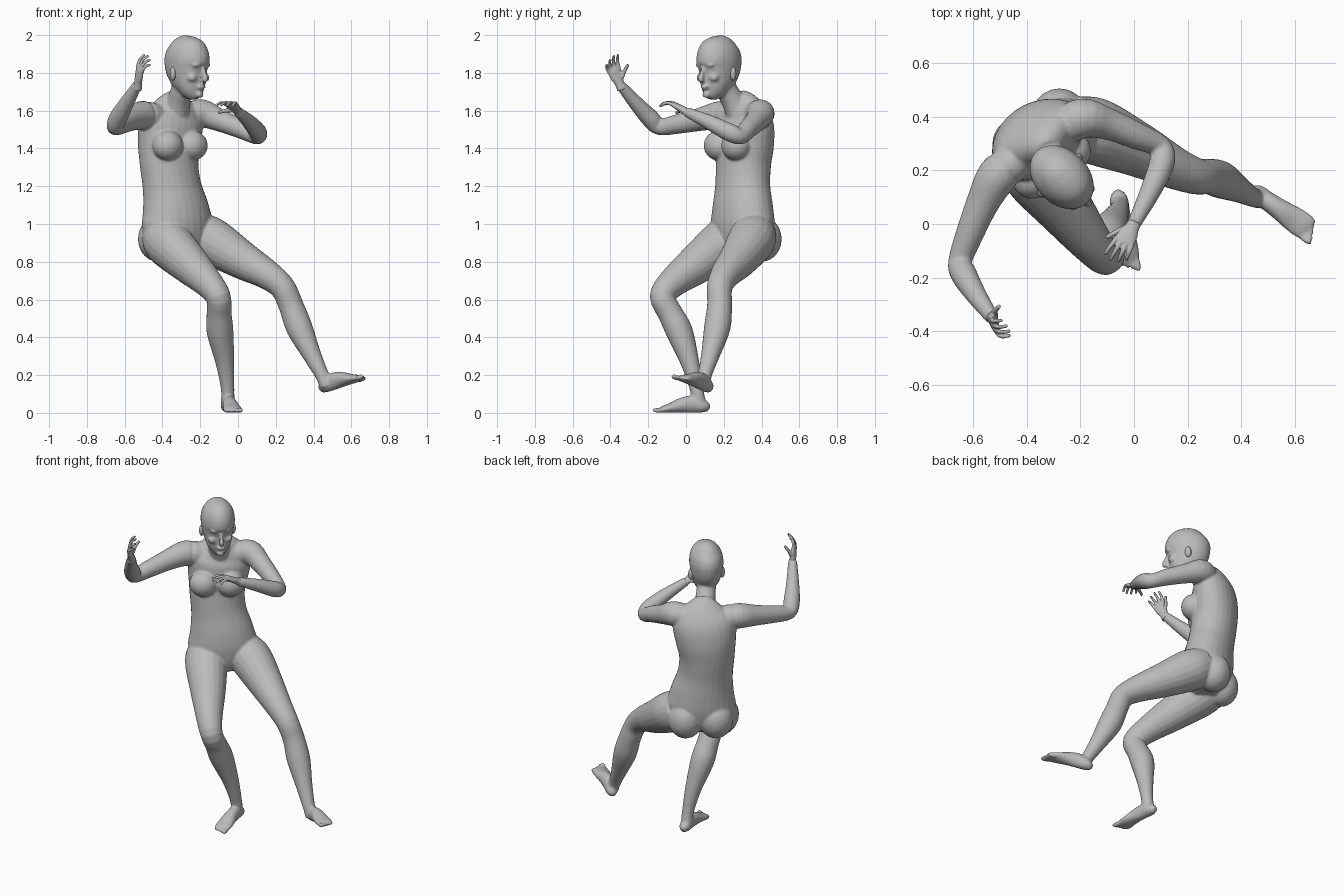
import bpy, bmesh, math
from mathutils import Vector, Matrix

cube = bpy.data.objects.get("Cube")
if cube:
    bpy.data.objects.remove(cube)

skin = bpy.data.materials.new("plain_grey")
skin.use_nodes = True
GREY = (0.5, 0.5, 0.5, 1)
skin.diffuse_color = GREY
skin.node_tree.nodes["Principled BSDF"].inputs["Base Color"].default_value = GREY

UP = Vector((0, 0, 1))
FRONT = Vector((0.58, -0.81, 0)).normalized()   # where the chest points
LEFT = UP.cross(FRONT)
FACE = Vector((0.7, -0.7, 0)).normalized()      # where the face points
FACE_LEFT = UP.cross(FACE)


def smooth_path(stations, steps):
    """Catmull-Rom through (x, y, z, width, depth) stations."""
    pts = [Vector(s) for s in stations]
    pts = [pts[0] * 2 - pts[1]] + pts + [pts[-1] * 2 - pts[-2]]
    out = []
    for a, b, c, d in zip(pts, pts[1:], pts[2:], pts[3:]):
        for i in range(steps):
            t = i / steps
            out.append(0.5 * (2 * b + (c - a) * t + (2 * a - 5 * b + 4 * c - d) * t ** 2
                              + (3 * b - a - 3 * c + d) * t ** 3))
    return out + [pts[-2]]


def loft(bm, stations, side, sides=20, steps=4):
    """Closed tube of elliptical rings along a smooth path."""
    path = smooth_path(stations, steps)
    centres = [Vector(p[:3]) for p in path]
    rings = []
    for i, p in enumerate(path):
        t = (centres[min(i + 1, len(path) - 1)] - centres[max(i - 1, 0)]).normalized()
        a = (side - t * side.dot(t)).normalized()
        b = t.cross(a)
        rings.append([bm.verts.new(centres[i] + a * max(p[3], 0.002) * math.cos(k * math.tau / sides)
                                   + b * max(p[4], 0.002) * math.sin(k * math.tau / sides))
                      for k in range(sides)])
    for r, s in zip(rings, rings[1:]):
        for k in range(sides):
            n = (k + 1) % sides
            bm.faces.new((r[k], r[n], s[n], s[k]))
    bm.faces.new(rings[0][::-1])
    bm.faces.new(rings[-1])


def limb(bm, stations, side):
    """Round tube from (point, radius) pairs."""
    loft(bm, [(*p, r, r) for p, r in stations], side)


def blob(bm, centre, axes, size):
    """Ellipsoid whose half sizes lie along three axes."""
    rot = Matrix(axes).transposed().to_4x4()
    bmesh.ops.create_icosphere(bm, subdivisions=3, radius=1,
                               matrix=Matrix.Translation(centre) @ rot @ Matrix.Diagonal((*size, 1)))


def finish(name, bm, voxel=0, relax=3):
    bmesh.ops.recalc_face_normals(bm, faces=bm.faces)
    mesh = bpy.data.meshes.new(name)
    bm.to_mesh(mesh)
    bm.free()
    mesh.materials.append(skin)
    for p in mesh.polygons:
        p.use_smooth = True
    obj = bpy.data.objects.new(name, mesh)
    bpy.context.collection.objects.link(obj)
    if voxel:
        fuse = obj.modifiers.new("fuse", 'REMESH')
        fuse.mode, fuse.voxel_size, fuse.use_smooth_shade = 'VOXEL', voxel, True
        soft = obj.modifiers.new("soften", 'SMOOTH')
        soft.factor, soft.iterations = 0.5, relax
    return obj


body = bmesh.new()
TRUNK = (LEFT, FRONT, UP)

# Torso, pelvis to collar
loft(body, [(-0.31, 0.30, 0.83, 0.06, 0.06), (-0.31, 0.30, 0.88, 0.15, 0.12),
            (-0.32, 0.30, 0.98, 0.205, 0.145), (-0.33, 0.30, 1.08, 0.19, 0.145),
            (-0.35, 0.30, 1.20, 0.165, 0.135), (-0.365, 0.305, 1.32, 0.165, 0.135),
            (-0.365, 0.315, 1.43, 0.18, 0.135), (-0.355, 0.315, 1.53, 0.19, 0.125),
            (-0.345, 0.31, 1.59, 0.17, 0.10), (-0.335, 0.295, 1.64, 0.11, 0.075),
            (-0.32, 0.27, 1.675, 0.05, 0.05)], LEFT, 28)
hips, ribs = Vector((-0.32, 0.305, 0.92)), Vector((-0.365, 0.30, 1.415))
for s in (-1, 1):
    blob(body, hips + LEFT * 0.09 * s - FRONT * 0.055, TRUNK, (0.105, 0.105, 0.12))
    blob(body, ribs + LEFT * 0.08 * s + FRONT * 0.10, TRUNK, (0.085, 0.075, 0.08))

# Neck
limb(body, [((-0.33, 0.29, 1.57), 0.075), ((-0.315, 0.25, 1.65), 0.062),
            ((-0.295, 0.21, 1.72), 0.057), ((-0.28, 0.19, 1.80), 0.057)], LEFT)

# Head: height, forward shift, half width, half depth
skull = Vector((-0.27, 0.175, 0))
head = [(1.66, 0.052, 0.022, 0.025), (1.675, 0.05, 0.04, 0.045), (1.70, 0.043, 0.06, 0.063),
        (1.74, 0.03, 0.077, 0.088), (1.78, 0.013, 0.088, 0.113), (1.83, 0, 0.098, 0.131),
        (1.88, 0, 0.101, 0.136), (1.93, -0.003, 0.091, 0.12), (1.97, -0.008, 0.064, 0.083),
        (1.992, -0.01, 0.033, 0.04), (2.0, -0.01, 0.004, 0.005)]
loft(body, [(*(skull + FACE * f + UP * z), w, d) for z, f, w, d in head], FACE_LEFT, 24)


def on_face(z, forward, across=0):
    return skull + UP * z + FACE * forward + FACE_LEFT * across


# Nose, lips, brows, cheeks and chin
FACIAL = (FACE_LEFT, FACE, UP)
loft(body, [(*on_face(1.835, 0.115), 0.008, 0.012), (*on_face(1.80, 0.128), 0.010, 0.013),
            (*on_face(1.768, 0.138), 0.016, 0.016), (*on_face(1.755, 0.125), 0.012, 0.012)], FACE_LEFT, 12)
blob(body, on_face(1.725, 0.111), FACIAL, (0.026, 0.012, 0.014))
blob(body, on_face(1.685, 0.098), FACIAL, (0.024, 0.015, 0.018))
for s in (-1, 1):
    blob(body, on_face(1.84, 0.113, 0.036 * s), FACIAL, (0.028, 0.012, 0.010))
    blob(body, on_face(1.775, 0.085, 0.046 * s), FACIAL, (0.028, 0.026, 0.024))

# Arms
right_wrist, left_wrist = Vector((-0.53, -0.35, 1.74)), Vector((0, 0, 1.595))
limb(body, [((-0.44, 0.24, 1.57), 0.07), ((-0.51, 0.18, 1.575), 0.076), ((-0.565, 0.08, 1.555), 0.062),
            ((-0.615, -0.04, 1.53), 0.052), ((-0.65, -0.14, 1.515), 0.045), ((-0.635, -0.19, 1.56), 0.049),
            ((-0.59, -0.265, 1.64), 0.039), (right_wrist, 0.026)], LEFT)
limb(body, [((-0.27, 0.36, 1.57), 0.07), ((-0.19, 0.395, 1.585), 0.075), ((-0.10, 0.375, 1.55), 0.06),
            ((0.01, 0.33, 1.505), 0.051), ((0.095, 0.29, 1.465), 0.043), ((0.105, 0.23, 1.485), 0.048),
            ((0.06, 0.12, 1.54), 0.039), (left_wrist, 0.026)], UP)

# Legs
limb(body, [((-0.40, 0.27, 0.96), 0.11), ((-0.37, 0.20, 0.90), 0.128), ((-0.26, 0.06, 0.79), 0.107),
            ((-0.16, -0.07, 0.69), 0.08), ((-0.105, -0.125, 0.615), 0.067), ((-0.10, -0.085, 0.53), 0.066),
            ((-0.095, -0.035, 0.43), 0.071), ((-0.07, 0.02, 0.27), 0.05), ((-0.055, 0.055, 0.13), 0.036),
            ((-0.055, 0.07, 0.05), 0.036)], LEFT)
limb(body, [((-0.23, 0.37, 0.96), 0.11), ((-0.14, 0.345, 0.91), 0.125), ((0.02, 0.275, 0.81), 0.102),
            ((0.15, 0.21, 0.735), 0.08), ((0.235, 0.178, 0.665), 0.068), ((0.28, 0.178, 0.57), 0.066),
            ((0.325, 0.165, 0.45), 0.07), ((0.39, 0.13, 0.31), 0.05), ((0.445, 0.10, 0.20), 0.037),
            ((0.47, 0.095, 0.14), 0.037)], FRONT)


def foot(heel, toe, big_toe):
    """Foot lying on the line from heel to toe; big_toe is the side it is on."""
    d = (toe - heel).normalized()
    s = UP.cross(d).normalized()
    u = d.cross(s)
    shape = [(-0.005, 0.015, 0.018), (0.02, 0.034, 0.034), (0.08, 0.036, 0.046), (0.14, 0.041, 0.040),
             (0.20, 0.049, 0.026), (0.24, 0.049, 0.018), (0.262, 0.044, 0.011)]
    loft(body, [(*(heel + d * t + u * h), w, h) for t, w, h in shape], s)
    for i in range(5):
        across = s * big_toe * (0.038 - 0.019 * i)
        size = 0.014 - 0.0012 * i
        blob(body, heel + d * (0.272 - 0.009 * i) + across + u * size, (d, s, u), (0.032, size * 0.75, size))


foot(Vector((-0.06, 0.115, 0)), Vector((-0.02, -0.18, 0)), 1)
foot(Vector((0.45, 0.12, 0.10)), Vector((0.68, -0.04, 0.18)), -1)
finish("body", body, 0.0075, 3)

# Ears
for name, s in (("right_ear", -1), ("left_ear", 1)):
    bm = bmesh.new()
    blob(bm, on_face(1.795, -0.012, 0.094 * s), ((FACE_LEFT * s - FACE * 0.5).normalized(),
         (FACE + FACE_LEFT * 0.5 * s).normalized(), UP), (0.016, 0.02, 0.036))
    finish(name, bm)


def hand(name, wrist, along, palm, mirror, curl):
    """Palm, four curled fingers and a thumb."""
    bm = bmesh.new()
    d = along.normalized()
    n = (palm - d * palm.dot(d)).normalized()
    th = d.cross(n) * mirror
    loft(bm, [(*(wrist + d * t), w, h) for t, w, h in
              ((-0.03, 0.026, 0.026), (0.01, 0.026, 0.020), (0.045, 0.036, 0.017),
               (0.08, 0.039, 0.014), (0.095, 0.034, 0.010))], th)

    def digit(start, direction, bend, length, radius):
        p, stations = start, []
        for k in range(4):
            stations.append((*p, radius * (1 - 0.12 * k), radius * (1 - 0.12 * k)))
            a = bend * (k + 0.4)
            p = p + (direction * math.cos(a) + n * math.sin(a)) * length / 3
        loft(bm, stations, th, 10)

    for i, length in enumerate((0.082, 0.092, 0.086, 0.068)):
        spread = 0.030 - 0.020 * i
        digit(wrist + d * 0.083 + th * spread, (d + th * spread * 6).normalized(),
              curl * (0.8 + 0.15 * i), length, 0.0105)
    digit(wrist + d * 0.03 + th * 0.022 + n * 0.008, (d + th * 0.9 + n * 0.4).normalized(),
          curl * 0.4, 0.075, 0.0125)
    finish(name, bm, 0.004, 2)


hand("right_hand", right_wrist, Vector((0.12, -0.38, 0.9)), Vector((0.8, 0.35, 0)), 1, 0.42)
hand("left_hand", left_wrist, Vector((-0.42, -0.75, 0.45)), Vector((-0.1, -0.3, -1)), -1, 0.42)
